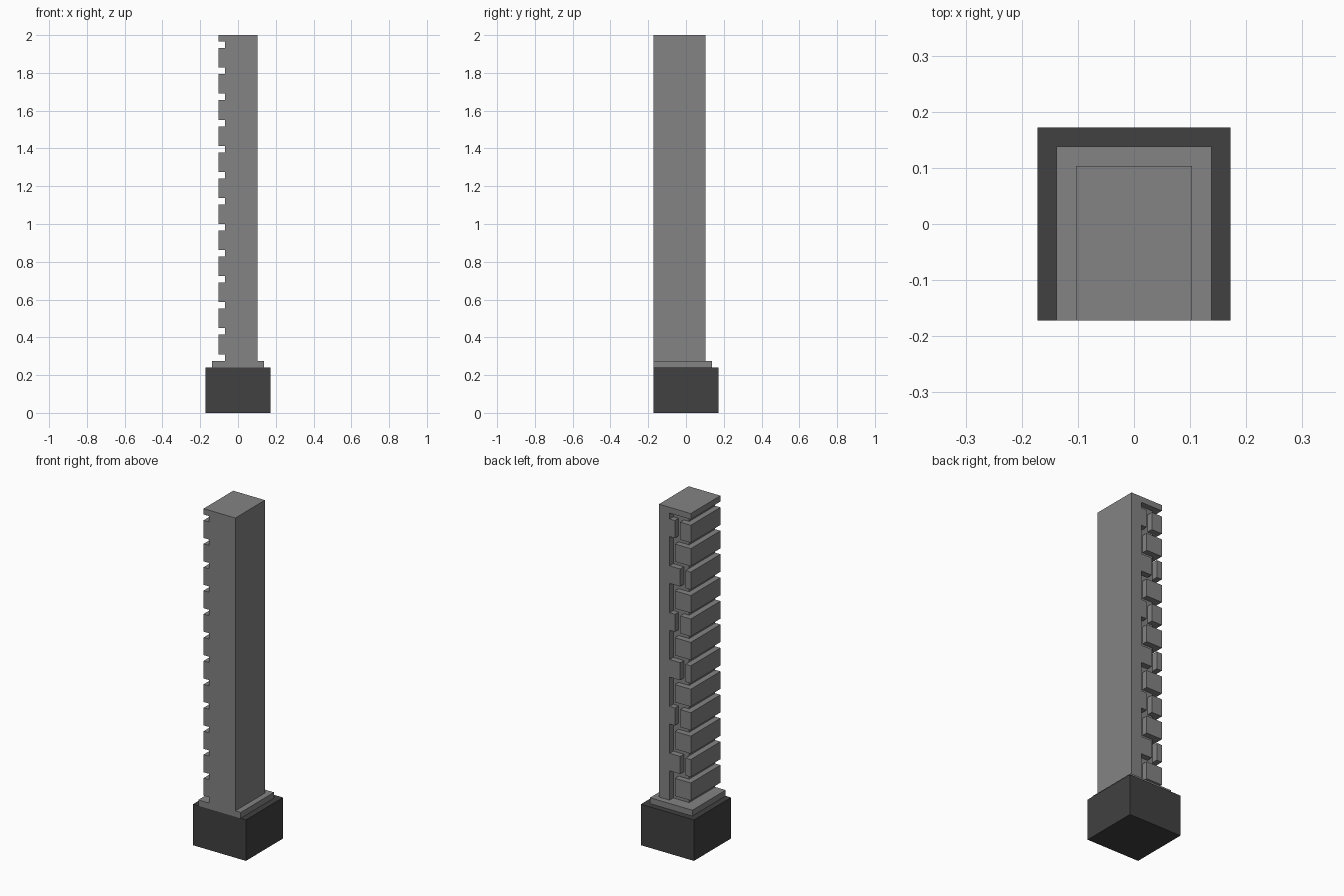
import bpy, bmesh

if "Cube" in bpy.data.objects:
    bpy.data.objects.remove(bpy.data.objects["Cube"])

U = 2 / 58  # one module of the design


def material(name, value):
    m = bpy.data.materials.new(name)
    m.diffuse_color = (value, value, value, 1)
    m.use_nodes = True
    m.node_tree.nodes["Principled BSDF"].inputs["Base Color"].default_value = m.diffuse_color
    return m


stone = material("mid grey stone", 0.227)
dark = material("dark grey base", 0.052)


def prisms(name, parts, mat):
    """One object from (plan outline, z0, z1) prisms, all in modules."""
    bm = bmesh.new()
    for outline, z0, z1 in parts:
        face = bm.faces.new([bm.verts.new((x * U, y * U, z0 * U)) for x, y in outline])
        ext = bmesh.ops.extrude_face_region(bm, geom=[face])
        top = [v for v in ext["geom"] if isinstance(v, bmesh.types.BMVert)]
        bmesh.ops.translate(bm, verts=top, vec=(0, 0, (z1 - z0) * U))
    bmesh.ops.recalc_face_normals(bm, faces=bm.faces)
    mesh = bpy.data.meshes.new(name)
    bm.to_mesh(mesh)
    bm.free()
    mesh.materials.append(mat)
    obj = bpy.data.objects.new(name, mesh)
    bpy.context.collection.objects.link(obj)
    return obj


def rect(x0, x1, y0, y1):
    return [(x0, y0), (x1, y0), (x1, y1), (x0, y1)]


def cut(target, cutter):
    cutter.hide_render = True
    mod = target.modifiers.new(cutter.name, "BOOLEAN")
    mod.operation = "DIFFERENCE"
    mod.solver = "EXACT"
    mod.object = cutter
    bpy.context.view_layer.objects.active = target
    bpy.ops.object.modifier_apply(modifier=mod.name)
    bpy.data.objects.remove(cutter)


# Base block and plinth, flush at the front
prisms("base", [(rect(-5, 5, -5, 5), 0, 7)], dark)
prisms("plinth", [(rect(-4, 4, -5, 4), 7, 8)], stone)

# Column shaft
column = prisms("column", [(rect(-3, 3, -5, 3), 8, 58)], stone)

# Horizontal joints wrapping the left and back faces; the lowest meets the plinth
joint = [(1, 2), (-2, 2), (-2, -6), (-4, -6), (-4, 4), (1, 4)]
cut(column, prisms("joint_cutter",
                   [(joint, 8 + 4 * k - (0.5 if k == 0 else 0), 9 + 4 * k)
                    for k in range(13)], stone))

# Staggered vertical joints between the bricks on the back face
gaps = []
for row in range(12):
    x = -3 + (3, 1, 3, 2)[row % 4]
    z = 9 + 4 * row
    gaps.append((rect(x, x + 1, 2, 4), z - 0.4, z + 3.4))
cut(column, prisms("gap_cutter", gaps, stone))
